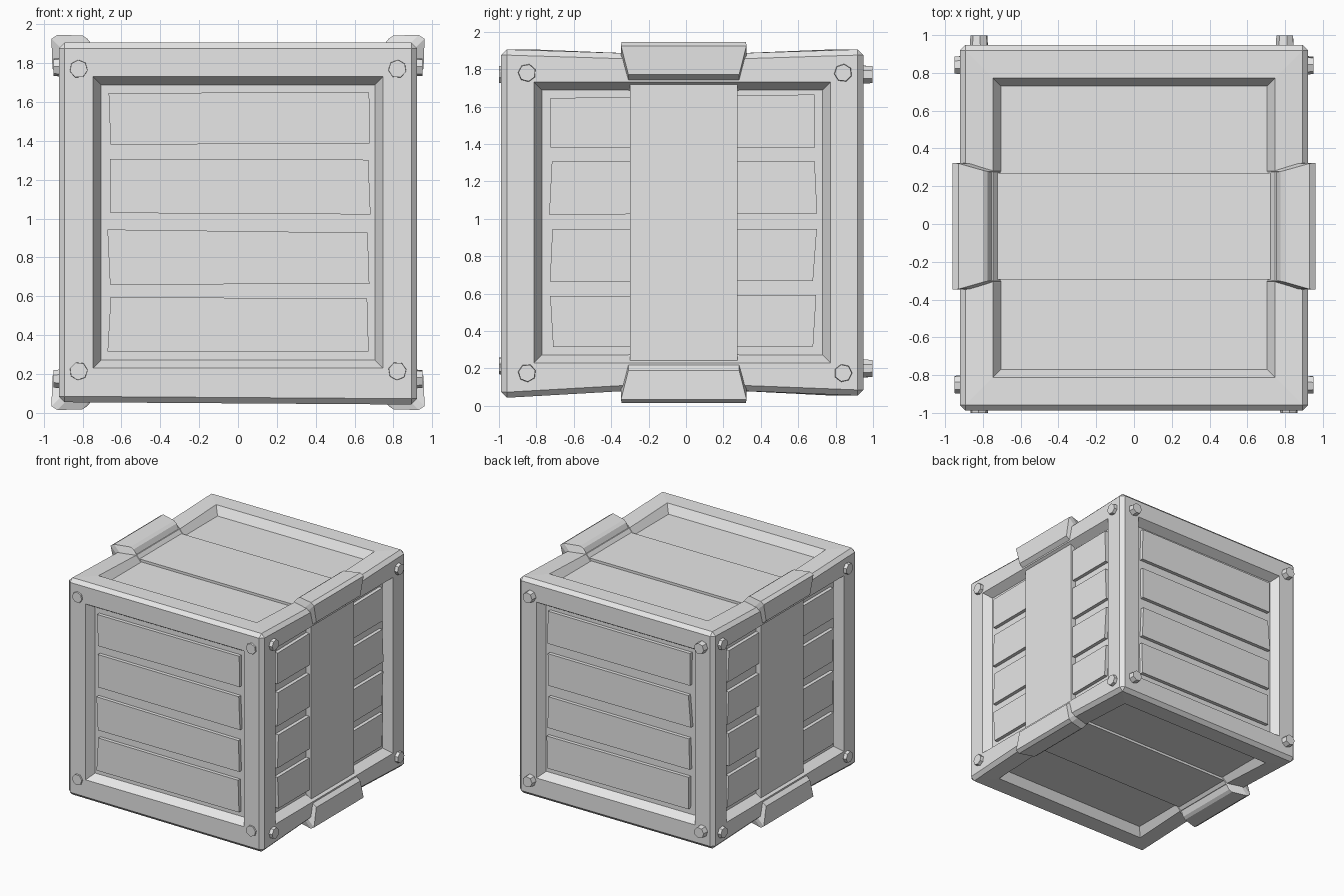
import bpy, bmesh, random
from mathutils import Vector, Matrix

if "Cube" in bpy.data.objects:
    bpy.data.objects.remove(bpy.data.objects["Cube"])

random.seed(4)
CZ = 0.98                                  # height of the crate centre
HALF = Vector((0.922, 0.968, 0.925))       # half size of the crate body
MID = Vector((0, -0.02, CZ))
RECESS = 0.07

grey = bpy.data.materials.new("plain_grey")
grey.diffuse_color = (0.8, 0.8, 0.8, 1)
grey.use_nodes = True
grey.node_tree.nodes["Principled BSDF"].inputs["Base Color"].default_value = grey.diffuse_color


def finish(bm, name):
    bmesh.ops.recalc_face_normals(bm, faces=bm.faces[:])
    me = bpy.data.meshes.new(name)
    bm.to_mesh(me)
    bm.free()
    me.materials.append(grey)
    ob = bpy.data.objects.new(name, me)
    bpy.context.collection.objects.link(ob)
    return ob


def jit(a):
    return random.uniform(-a, a)


# Crate body: chamfered box with a sloped recess in each side
def crate_body():
    bm = bmesh.new()
    bmesh.ops.create_cube(bm, size=2)
    for v in bm.verts:
        v.co = Vector([v.co[i] * HALF[i] for i in range(3)]) + MID
    bmesh.ops.bevel(bm, geom=bm.edges[:], offset=0.03, segments=1,
                    affect='EDGES', profile=0.5)
    panels = [f for f in bm.faces if f.calc_area() > 1]
    bmesh.ops.inset_individual(bm, faces=panels, thickness=0.145,
                               use_even_offset=True)
    bmesh.ops.inset_individual(bm, faces=panels, thickness=0.042,
                               depth=-RECESS, use_even_offset=True)
    # Frame boards dip slightly where the strap presses on them
    for y in (-0.31, 0.28):
        bmesh.ops.bisect_plane(bm, geom=bm.verts[:] + bm.edges[:] + bm.faces[:],
                               plane_co=(0, y, 0), plane_no=(0, 1, 0))
    for v in bm.verts:
        h = v.co.z - CZ
        if abs(h) > 0.88 and abs(v.co.y) < 0.4:
            v.co.z -= 0.02 if h > 0 else -0.025
    # Hand-cut wobble on the lower right front edge
    for v in bm.verts:
        if v.co.x > 0.8 and v.co.y < -0.9 and v.co.z < 0.2:
            v.co.z -= 0.012
    return finish(bm, "crate_body")


# Four planks in a side recess; n is the outward direction, u runs sideways
ROWS = ((0.32, 0.59), (0.665, 0.935), (1.025, 1.30), (1.385, 1.655))


def planks(name, n, u, lo, hi, floor):
    bm = bmesh.new()
    n, u = Vector(n), Vector(u)
    for z0, z1 in ROWS:
        outline = [(lo + jit(.012), z0 + jit(.006)), (hi + jit(.012), z0 + jit(.006)),
                   (hi + jit(.012), z1 + jit(.01)), (lo + jit(.012), z1 + jit(.01))]
        ring = [[bm.verts.new(n * d + u * a + Vector((0, 0, z))) for a, z in outline]
                for d in (floor - 0.02, floor + 0.03)]
        for r in ring:
            bm.faces.new(r)
        for i in range(4):
            j = (i + 1) % 4
            bm.faces.new((ring[0][i], ring[0][j], ring[1][j], ring[1][i]))
    return finish(bm, name)


# Strap: closed loop around the crate that rises and widens at each corner
def strap():
    # x, height from centre, half width
    quarter = [(0.74, 0.876, 0.283), (0.775, 0.945, 0.29), (0.80, 0.962, 0.296),
               (0.93, 0.965, 0.333), (0.96, 0.945, 0.335), (0.955, 0.79, 0.296),
               (0.90, 0.745, 0.287)]
    loop = []
    for sx, sz in ((1, 1), (1, -1), (-1, -1), (-1, 1)):
        q = [(sx * x, sz * z, w) for x, z, w in quarter]
        loop += q if sx * sz > 0 else q[::-1]
    bm = bmesh.new()
    rows = []
    for x, z, w in loop:
        rows.append([bm.verts.new((x * k, s * w - 0.012, CZ + z * k))
                     for k, s in ((1, -1), (1, 1), (0.9, 1), (0.9, -1))])
    for a, b in zip(rows, rows[1:] + rows[:1]):
        for i in range(4):
            j = (i + 1) % 4
            bm.faces.new((a[i], a[j], b[j], b[i]))
    return finish(bm, "strap")


# Bolts: low-sided heads at the four corners of each upright side
def bolts(name, n, surface, spots, out):
    bm = bmesh.new()
    n = Vector(n)
    rot = n.to_track_quat('Z', 'Y').to_matrix().to_4x4()
    for x, y, z in spots:
        base = Vector((x, y, z))
        pos = base - n * base.dot(n) + n * (surface + (out - 0.05) / 2)
        bmesh.ops.create_cone(bm, cap_ends=True, segments=7, radius1=0.053,
                              radius2=0.046, depth=out + 0.05,
                              matrix=Matrix.Translation(pos) @ rot
                              @ Matrix.Rotation(jit(0.4), 4, 'Z'))
    return finish(bm, name)


crate_body()
strap()
front, back = HALF.y - MID.y, HALF.y + MID.y
planks("front_planks", (0, -1, 0), (1, 0, 0), -0.665, 0.675, front - RECESS)
planks("back_planks", (0, 1, 0), (1, 0, 0), -0.67, 0.67, back - RECESS)
heights = (0.2, 1.77)
for side, sx in (("right", 1), ("left", -1)):
    planks(side + "_planks", (sx, 0, 0), (0, 1, 0), -0.72, 0.69, HALF.x - RECESS)
    bolts(side + "_bolts", (sx, 0, 0), HALF.x,
          [(0, y, z) for y in (-0.85, 0.84) for z in (0.175, 1.78)], 0.028)
bolts("front_bolts", (0, -1, 0), front,
      [(x, 0, z) for x in (-0.82, 0.82) for z in (0.215, 1.77)], 0.012)
bolts("back_bolts", (0, 1, 0), back,
      [(x, 0, z) for x in (-0.82, 0.80) for z in heights], 0.05)
